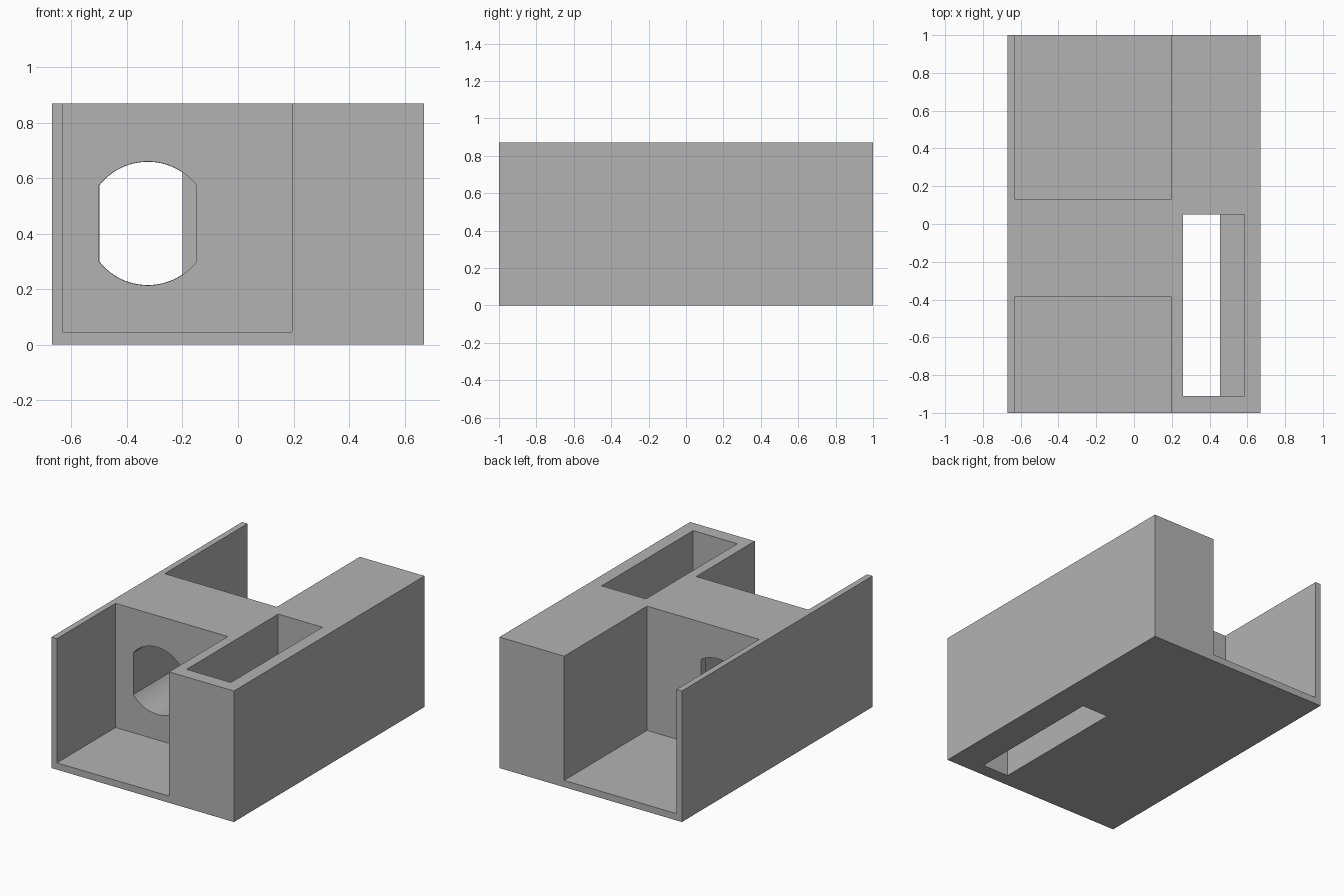
import bpy, bmesh, math

cube = bpy.data.objects.get("Cube")
if cube:
    bpy.data.objects.remove(cube, do_unlink=True)

gray = bpy.data.materials.new("plain gray")
gray.use_nodes = True
gray.diffuse_color = (0.45, 0.45, 0.45, 1)
gray.node_tree.nodes["Principled BSDF"].inputs["Base Color"].default_value = (0.45, 0.45, 0.45, 1)

W, D, H = 0.67, 1.0, 0.87      # half width, half depth, height
FLOOR = 0.045
OVER = 0.2                     # how far cutters reach past the body


def prism(name, outline, y0, y1):
    """Extrude an x-z outline along y."""
    bm = bmesh.new()
    face = bm.faces.new([bm.verts.new((x, y0, z)) for x, z in outline])
    new = bmesh.ops.extrude_face_region(bm, geom=[face])["geom"]
    bmesh.ops.translate(bm, vec=(0, y1 - y0, 0),
                        verts=[v for v in new if isinstance(v, bmesh.types.BMVert)])
    bmesh.ops.recalc_face_normals(bm, faces=bm.faces)
    mesh = bpy.data.meshes.new(name)
    bm.to_mesh(mesh)
    bm.free()
    mesh.materials.append(gray)
    obj = bpy.data.objects.new(name, mesh)
    bpy.context.collection.objects.link(obj)
    return obj


def box(name, x0, x1, y0, y1, z0, z1):
    return prism(name, [(x0, z0), (x1, z0), (x1, z1), (x0, z1)], y0, y1)


def flat_sided_circle(cx, cz, r, left, right, steps=32):
    """Circle outline trimmed by a vertical flat on each side."""
    a, b = math.acos((right - cx) / r), math.acos((left - cx) / r)
    arc = [a + (b - a) * i / steps for i in range(steps + 1)]
    top = [(cx + r * math.cos(t), cz + r * math.sin(t)) for t in arc]
    return top + [(x, 2 * cz - z) for x, z in reversed(top)]


body = box("body", -W, W, -D, D, 0, H)

cutters = [
    # open bays at the front and back
    box("front_bay", -0.63, 0.195, -D - OVER, -0.385, FLOOR, H + OVER),
    box("back_bay", -0.63, 0.195, 0.13, D + OVER, FLOOR, H + OVER),
    # side compartment with a narrower slot through its floor
    box("side_pocket", 0.26, 0.585, -0.91, 0.05, FLOOR, H + OVER),
    box("floor_slot", 0.26, 0.455, -0.91, 0.05, -OVER, H),
    # hole through the middle wall, with a small lip at its back
    prism("round_hole", flat_sided_circle(-0.325, 0.437, 0.223, -0.5, -0.15), -0.5, 0.08),
    prism("lip_hole", flat_sided_circle(-0.325, 0.437, 0.222, -0.499, -0.2), -0.2, 0.3),
]

bpy.ops.object.select_all(action='DESELECT')
body.select_set(True)
bpy.context.view_layer.objects.active = body
for cutter in cutters:
    mod = body.modifiers.new(cutter.name, 'BOOLEAN')
    mod.operation = 'DIFFERENCE'
    mod.solver = 'EXACT'
    mod.object = cutter
    bpy.ops.object.modifier_apply(modifier=mod.name)
    bpy.data.objects.remove(cutter, do_unlink=True)

bpy.ops.object.shade_smooth_by_angle(angle=math.radians(30))
